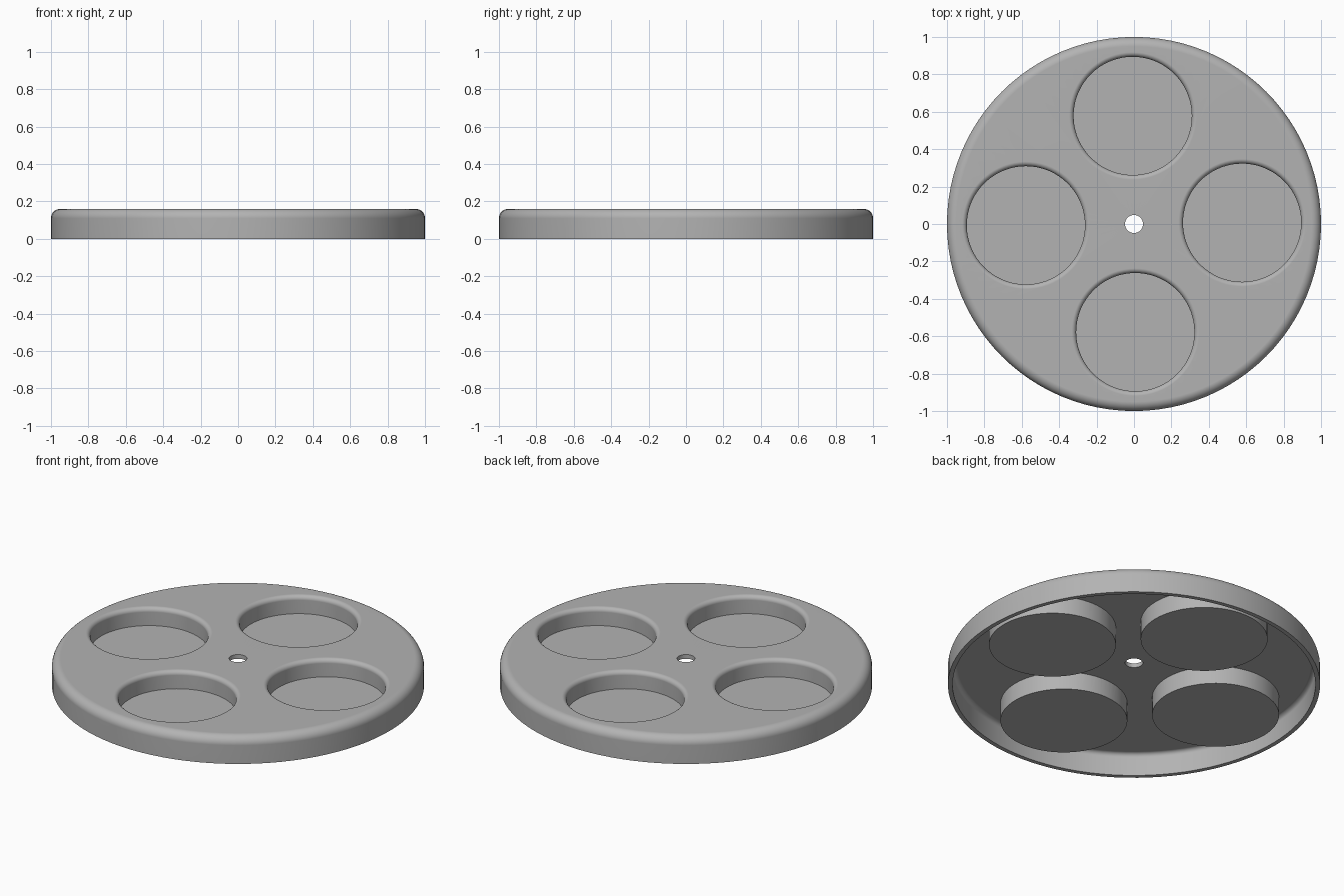
import bpy, bmesh
from math import sin, cos, pi
from mathutils import Vector, Matrix

if "Cube" in bpy.data.objects:
    bpy.data.objects.remove(bpy.data.objects["Cube"], do_unlink=True)

HEIGHT, WALL, TILT = 0.16, 0.025, 0.012
HOLE_R, CUP_R, CUP_DIST, CUP_FLOOR = 0.048, 0.316, 0.578, 0.055
CUP_OUT = CUP_R + WALL

grey = bpy.data.materials.new("plain grey")
grey.use_nodes = True
grey.diffuse_color = (0.45, 0.45, 0.45, 1)
grey.node_tree.nodes["Principled BSDF"].inputs["Base Color"].default_value = grey.diffuse_color


def arc(r, z, radius, start, end, steps=8):
    """Points of a rounded corner in the (radius, height) plane."""
    angles = [start + (end - start) * i / steps for i in range(steps + 1)]
    return [(r + radius * cos(a), z + radius * sin(a)) for a in angles]


def revolve(name, profile, segments):
    """Turn a closed profile around the z axis into a solid."""
    bm = bmesh.new()
    verts = [bm.verts.new((r, 0, z)) for r, z in profile]
    edges = [bm.edges.new((v, verts[(i + 1) % len(verts)])) for i, v in enumerate(verts)]
    bmesh.ops.spin(bm, geom=verts + edges, cent=(0, 0, 0), axis=(0, 0, 1),
                   angle=2 * pi, steps=segments)
    bmesh.ops.remove_doubles(bm, verts=bm.verts, dist=1e-5)
    bmesh.ops.dissolve_degenerate(bm, edges=bm.edges, dist=1e-6)
    loose = [e for e in bm.edges if not e.link_faces]
    bmesh.ops.delete(bm, geom=loose, context='EDGES')
    bmesh.ops.recalc_face_normals(bm, faces=bm.faces)
    mesh = bpy.data.meshes.new(name)
    bm.to_mesh(mesh)
    bm.free()
    mesh.materials.append(grey)
    obj = bpy.data.objects.new(name, mesh)
    bpy.context.collection.objects.link(obj)
    return obj


def combine(target, tool, operation):
    """Apply a boolean and discard the tool object."""
    mod = target.modifiers.new(operation, 'BOOLEAN')
    mod.operation, mod.object, mod.solver = operation, tool, 'EXACT'
    bpy.context.view_layer.objects.active = target
    bpy.ops.object.modifier_apply(modifier=mod.name)
    bpy.data.objects.remove(tool, do_unlink=True)


# Hollow round lid with a rounded shoulder and a centre hole
under = HEIGHT - WALL
lid_profile = ([(HOLE_R, under)]
               + arc(0.95, HEIGHT - 0.05, 0.025, pi / 2, 0)
               + [(0.975, 0), (1, 0)]
               + arc(0.95, HEIGHT - 0.05, 0.05, 0, pi / 2)
               + [(HOLE_R, HEIGHT)])
tray = revolve("round_tray", lid_profile, 96)

# Four cup wells: outer drum joined on, then a rounded-lip recess cut out
drum_profile = [(0, CUP_FLOOR - WALL), (CUP_OUT, CUP_FLOOR - WALL),
                (CUP_OUT, HEIGHT - 0.01), (0, HEIGHT - 0.01)]
recess_profile = ([(0, CUP_FLOOR), (CUP_R, CUP_FLOOR)]
                  + arc(CUP_OUT, under, WALL, pi, pi / 2)
                  + [(CUP_OUT, 0.2), (0, 0.2)])
for i in range(4):
    place = Matrix.Rotation(i * pi / 2 + TILT, 4, 'Z') @ Matrix.Translation((CUP_DIST, 0, 0))
    for name, profile, operation in (("cup_drum", drum_profile, 'UNION'),
                                     ("cup_recess", recess_profile, 'DIFFERENCE')):
        tool = revolve(name, profile, 72)
        tool.hide_render = True
        tool.data.transform(place)
        combine(tray, tool, operation)

# Smooth shading with crisp floor and rim edges
bpy.ops.object.select_all(action='DESELECT')
tray.select_set(True)
bpy.context.view_layer.objects.active = tray
bpy.ops.object.shade_smooth_by_angle(angle=0.6)
normals = tray.modifiers.new("flat_face_normals", 'WEIGHTED_NORMAL')
normals.keep_sharp = True
